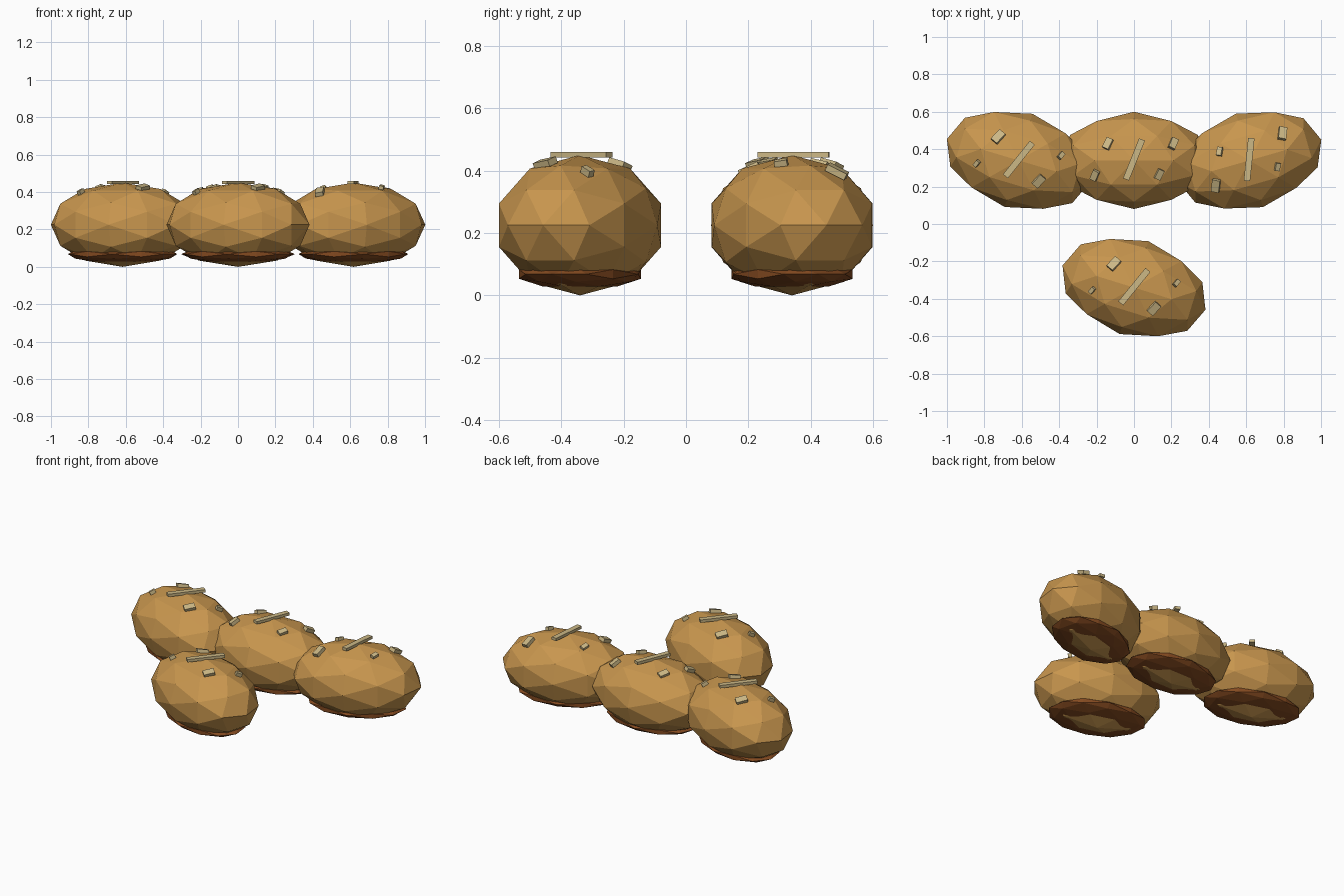
import bpy, bmesh, math
from mathutils import Matrix, Vector

if "Cube" in bpy.data.objects:
    bpy.data.objects.remove(bpy.data.objects["Cube"])


def material(name, rgb):
    def lin(c):
        c /= 255
        return c / 12.92 if c <= 0.04045 else ((c + 0.055) / 1.055) ** 2.4
    m = bpy.data.materials.new(name)
    m.diffuse_color = (*[lin(c) for c in rgb], 1)
    m.use_nodes = True
    m.node_tree.nodes["Principled BSDF"].inputs["Base Color"].default_value = m.diffuse_color
    return m


CRUST = material("golden_crust", (200, 150, 78))
BASE = material("baked_brown", (132, 74, 32))
FLAKE = material("pale_oat", (204, 184, 134))


def finish(bm, name, mat, matrix):
    bmesh.ops.recalc_face_normals(bm, faces=bm.faces)
    bm.transform(matrix)
    me = bpy.data.meshes.new(name)
    bm.to_mesh(me)
    bm.free()
    me.materials.append(mat)
    ob = bpy.data.objects.new(name, me)
    bpy.context.collection.objects.link(ob)


def faceted_ball(name, mat, matrix):
    """Icosahedron standing on an edge, split once and rounded."""
    bm = bmesh.new()
    t = (1 + 5 ** 0.5) / 2
    for a in (-1, 1):
        for b in (-t, t):
            for co in ((b, a, 0), (0, b, a), (a, 0, b)):
                bm.verts.new(co)
    bmesh.ops.convex_hull(bm, input=bm.verts)
    bmesh.ops.subdivide_edges(bm, edges=bm.edges[:], cuts=1, use_grid_fill=True)
    for v in bm.verts:
        v.co.normalize()
    finish(bm, name, mat, matrix)


def box(name, mat, matrix):
    bm = bmesh.new()
    bmesh.ops.create_cube(bm, size=1)
    finish(bm, name, mat, matrix)


def scaled(x, y, z):
    return Matrix.Diagonal((x, y, z, 1))


A, B, H = 0.40, 0.26, 0.225          # loaf half sizes
LOAVES = (("left", -0.617, 0.34, -0.29), ("middle", 0, 0.34, 0),
          ("right", 0.617, 0.34, 0.28), ("front", 0, -0.34, -0.30))
CRUMBS = ((-0.14, 0.09), (0.21, 0.09), (-0.21, -0.08), (0.135, -0.075))

for side, x, y, turn in LOAVES:
    place = Matrix.Translation((x, y, 0)) @ Matrix.Rotation(turn, 4, 'Z')
    # loaf and its browned underside
    faceted_ball(side + "_loaf", CRUST,
                 place @ Matrix.Translation((0, 0, H)) @ scaled(A, B, H))
    faceted_ball(side + "_underside", BASE,
                 place @ Matrix.Translation((0, 0, 0.068)) @ scaled(0.305, 0.195, 0.048))
    # long strip on top
    box(side + "_top_strip", FLAKE,
        place @ Matrix.Translation((0, 0.005, 0.451))
        @ Matrix.Rotation(math.radians(68), 4, 'Z') @ scaled(0.23, 0.034, 0.018))
    # crumbs lying on the crust
    for i, (cx, cy) in enumerate(CRUMBS):
        h = math.sqrt(1 - (cx / A) ** 2 - (cy / B) ** 2)
        normal = Vector((cx / A ** 2, cy / B ** 2, h / H))
        lean = Vector((0, 0, 1)).rotation_difference(normal).to_matrix().to_4x4()
        across = abs((Matrix.Rotation(turn, 3, 'Z') @ Vector((cx, cy, 0))).y)
        s = min(1.15, 0.5 + 5.5 * across)
        box(f"{side}_crumb_{i + 1}", FLAKE,
            place @ Matrix.Translation((cx, cy, H + H * h - 0.002)) @ lean
            @ Matrix.Rotation(math.radians(65), 4, 'Z')
            @ scaled(0.06 * s, 0.037 * s, 0.022))
